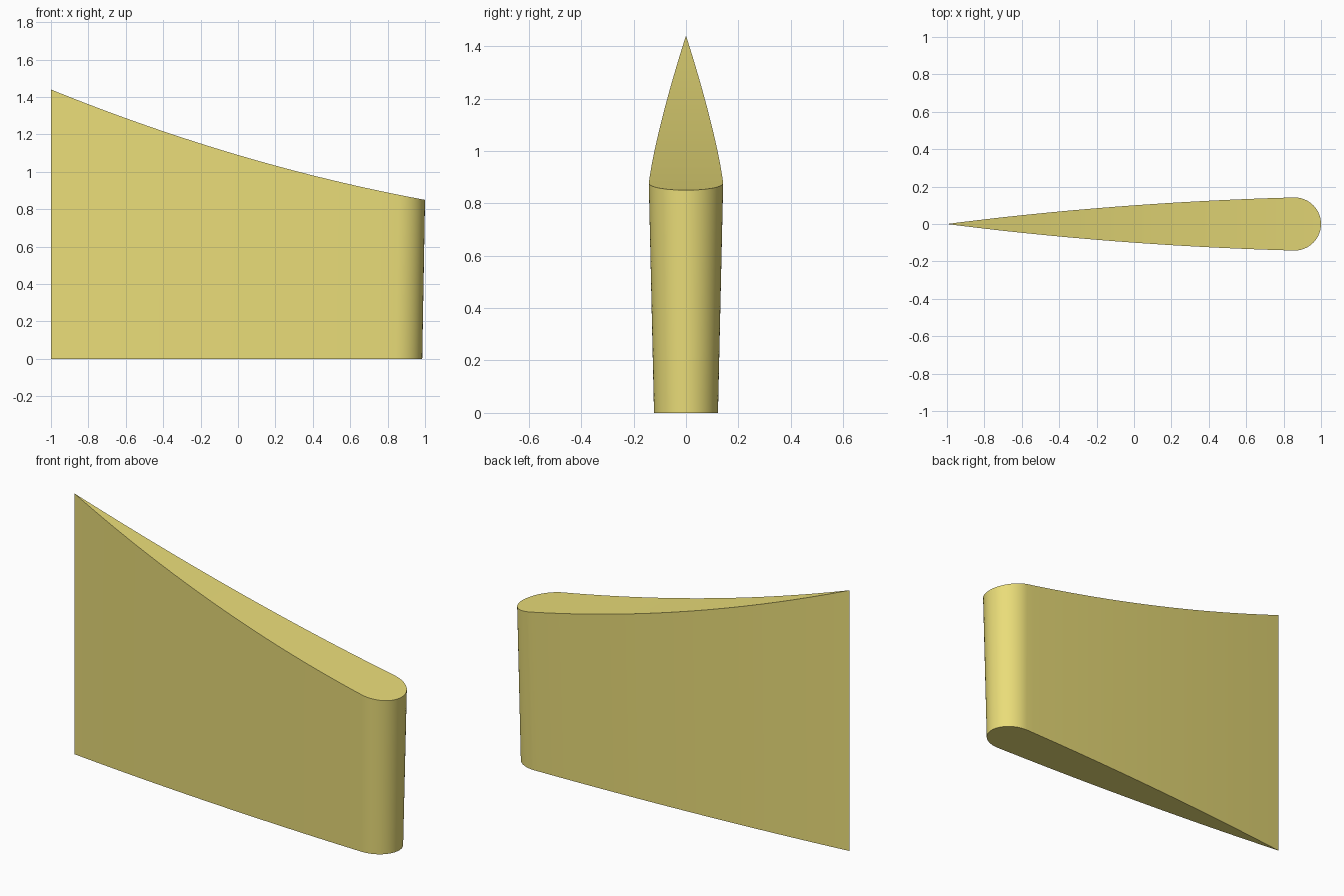
import bpy, bmesh, math
from mathutils import geometry, Vector

if "Cube" in bpy.data.objects:
    bpy.data.objects.remove(bpy.data.objects["Cube"])

HALF = 0.142      # half thickness at the rounded nose
NOSE_X = 0.858    # where the nose rounding starts

def top_height(x):
    return 1.09 - 0.295 * x + 0.055 * x * x

def half_profile():
    """Teardrop half outline from the sharp tail to the nose tip."""
    tail = geometry.interpolate_bezier(Vector((-1, 0, 0)), Vector((-0.4, 0.078, 0)),
                                       Vector((0.25, HALF - 0.016, 0)), Vector((NOSE_X, HALF, 0)), 40)
    pts = [(p.x, p.y) for p in tail]
    for i in range(1, 17):
        a = math.pi / 2 * (1 - i / 16)
        pts.append((NOSE_X + (1 - NOSE_X) * math.cos(a), HALF * math.sin(a)))
    pts[-1] = (1, 0)
    return pts

half = half_profile()
outline = [(x, -y) for x, y in half] + [(x, y) for x, y in half[-2:0:-1]]

# Fin body: lower outline slightly slimmer, upper rim swept along the curve
bm = bmesh.new()
lower = [bm.verts.new((-1 + (x + 1) * 0.9925, y * 0.86, 0)) for x, y in outline]
upper = [bm.verts.new((x, y, top_height(x))) for x, y in outline]
n = len(outline)
for i in range(n):
    j = (i + 1) % n
    bm.faces.new((lower[i], lower[j], upper[j], upper[i]))

# Flat underside and curved top, closed by strips across the thickness
bm.faces.new(lower[::-1])
for i in range(len(half) - 1):
    ring = [upper[i], upper[i + 1], upper[(n - i - 1) % n], upper[(n - i) % n]]
    bm.faces.new(list(dict.fromkeys(ring)))
bmesh.ops.recalc_face_normals(bm, faces=bm.faces)

mesh = bpy.data.meshes.new("fin")
bm.to_mesh(mesh)
bm.free()
fin = bpy.data.objects.new("fin", mesh)
bpy.context.collection.objects.link(fin)

# Yellow finish
mat = bpy.data.materials.new("yellow")
mat.diffuse_color = (0.82, 0.72, 0.19, 1)
mat.use_nodes = True
mat.node_tree.nodes["Principled BSDF"].inputs["Base Color"].default_value = mat.diffuse_color
mesh.materials.append(mat)

bpy.context.view_layer.objects.active = fin
fin.select_set(True)
bpy.ops.object.shade_smooth_by_angle(angle=math.radians(35))
